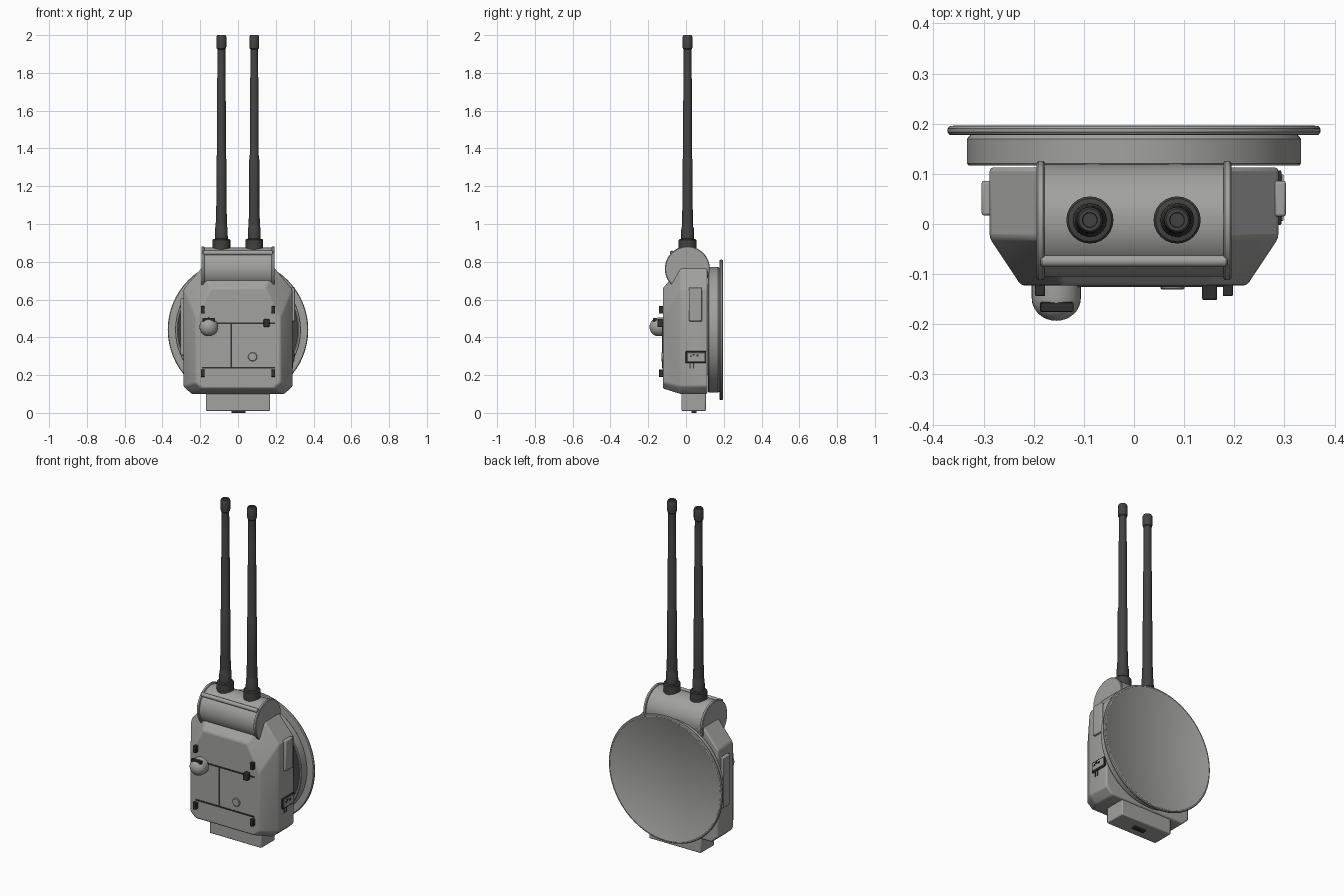
import bpy, bmesh, math

if "Cube" in bpy.data.objects:
    bpy.data.objects.remove(bpy.data.objects["Cube"])

def mat(name, v):
    m = bpy.data.materials.new(name)
    m.diffuse_color = (v, v, v * 0.98, 1)
    m.use_nodes = True
    m.node_tree.nodes["Principled BSDF"].inputs["Base Color"].default_value = m.diffuse_color
    return m

GREY = mat("housing grey", 0.36)
DARK = mat("antenna dark grey", 0.055)
BLACK = mat("fitting black", 0.03)

def finish(name, bm, m, bevel=0, angle=35):
    bmesh.ops.remove_doubles(bm, verts=bm.verts, dist=1e-5)
    bmesh.ops.recalc_face_normals(bm, faces=bm.faces)
    me = bpy.data.meshes.new(name)
    bm.to_mesh(me)
    bm.free()
    ob = bpy.data.objects.new(name, me)
    bpy.context.collection.objects.link(ob)
    me.materials.append(m)
    if bevel:
        b = ob.modifiers.new("bevel", 'BEVEL')
        b.width, b.segments, b.limit_method = bevel, 2, 'ANGLE'
        b.angle_limit = math.radians(25)
    bpy.ops.object.select_all(action='DESELECT')
    ob.select_set(True)
    bpy.context.view_layer.objects.active = ob
    bpy.ops.object.shade_smooth_by_angle(angle=math.radians(angle))
    return ob

def box(name, x, y, z, m, bevel=0):
    bm = bmesh.new()
    bmesh.ops.create_cube(bm, size=1)
    for v in bm.verts:
        v.co = [a + (c + 0.5) * (b - a) for c, (a, b) in zip(v.co, (x, y, z))]
    return finish(name, bm, m, bevel)

def lathe(name, prof, axis, centre, m, n=32, angle=35):
    """Turn (radius, height) points about the given axis through centre."""
    bm = bmesh.new()
    rings = []
    for r, h in prof:
        ring = []
        for i in range(n):
            a = 2 * math.pi * i / n
            c, s = r * math.cos(a), r * math.sin(a)
            p = {'x': (h, c, s), 'y': (c, h, s), 'z': (c, s, h)}[axis]
            ring.append(bm.verts.new([p[k] + centre[k] for k in range(3)]))
        rings.append(ring)
    for a, b in zip(rings, rings[1:]):
        for i in range(n):
            j = (i + 1) % n
            bm.faces.new((a[i], a[j], b[j], b[i]))
    for ring, (r, h) in ((rings[0], prof[0]), (rings[-1], prof[-1])):
        if r > 0.0005:
            bm.faces.new(ring)
    return finish(name, bm, m, 0, angle)

# main housing: eight-sided outline lofted from back to a smaller front face
def outline(half):
    return half + [(-x, z) for x, z in reversed(half)]

back = outline([(0.245, 0.10), (0.288, 0.14), (0.288, 0.655), (0.19, 0.77)])
front = outline([(0.19, 0.13), (0.225, 0.16), (0.225, 0.505), (0.145, 0.66)])
bm = bmesh.new()
loops = [[bm.verts.new((x, y, z)) for x, z in pts]
         for pts, y in ((back, 0.113), (back, -0.028), (front, -0.123))]
for a, b in zip(loops, loops[1:]):
    for i in range(8):
        j = (i + 1) % 8
        bm.faces.new((a[i], a[j], b[j], b[i]))
bm.faces.new(loops[0])
bm.faces.new(loops[-1])
finish("housing", bm, GREY, 0.008)
box("base_block", (-0.17, 0.17), (-0.025, 0.105), (0.01, 0.13), GREY, 0.006)
box("base_plate", (-0.035, 0.04), (0.03, 0.055), (0.0, 0.012), BLACK)
box("back_mount", (-0.18, 0.18), (0.1, 0.13), (0.2, 0.68), GREY)

# rear drum and dish
DC = (0, 0, 0.44)
lathe("drum", [(0.318, 0.13), (0.318, 0.121), (0.322, 0.117), (0.33, 0.117), (0.333, 0.121),
               (0.333, 0.17), (0.33, 0.174), (0.325, 0.18)], 'y', DC, GREY, 64)
lathe("drum_floor", [(0.319, 0.126), (0.319, 0.129)], 'y', DC, DARK, 64)
lathe("dish", [(0.355, 0.177), (0.368, 0.178), (0.372, 0.183), (0.372, 0.19),
               (0.368, 0.195), (0.36, 0.196), (0.357, 0.194)], 'y', DC, GREY, 64)

# round hood across the top, with end plates and a front rail
HC = (0, 0.007, 0.763)
lathe("hood", [(0.112, -0.185), (0.112, 0.185)], 'x', HC, GREY, 48)
for s in (-1, 1):
    lathe("hood_end_plate", [(0.115, s * 0.178), (0.119, s * 0.181), (0.119, s * 0.191),
                             (0.115, s * 0.194)], 'x', HC, GREY, 48)
lathe("hood_rail", [(0.009, -0.186), (0.012, -0.183), (0.012, 0.183), (0.009, 0.186)],
      'x', (0, -0.074, 0.847), GREY, 12)

# two whip antennas with collars, stepped rods and end caps
for x in (-0.088, 0.086):
    lathe("antenna", [(0.044, 0.84), (0.047, 0.875), (0.047, 0.915), (0.043, 0.92), (0.034, 0.922),
                      (0.033, 0.98), (0.03, 0.986), (0.03, 1.0), (0.027, 1.1), (0.027, 1.34),
                      (0.025, 1.345), (0.025, 1.36), (0.0235, 1.365), (0.0235, 1.65),
                      (0.0225, 1.655), (0.0225, 1.77), (0.021, 1.775), (0.0205, 1.925),
                      (0.025, 1.93), (0.026, 1.94), (0.026, 1.992), (0.022, 2.0),
                      (0.015, 2.0), (0.014, 1.995)], 'z', (x, 0.008, 0), DARK, 24)

# front door seams
F = (-0.126, -0.115)
for z in (0.475, 0.24):
    box("door_seam", (-0.19, 0.195), F, (z - 0.004, z + 0.004), BLACK)
box("door_seam_upright", (-0.039, -0.031), F, (0.24, 0.475), BLACK)

# corner latches and door knob
for x in (-0.187, 0.187):
    for z in (0.545, 0.21):
        box("latch", (x - 0.01, x + 0.01), (-0.144, -0.11), (z - 0.02, z + 0.02), BLACK, 0.003)
box("door_knob", (0.136, 0.166), (-0.152, -0.11), (0.455, 0.497), BLACK, 0.004)

# round push button
lathe("button", [(0.024, -0.115), (0.024, -0.128), (0.021, -0.131)], 'y', (0.077, 0, 0.297), GREY, 20)

# sensor dome with a dark window on its top
R = 0.049
dome = [(R, -0.115), (R, -0.148)]
dome += [(R * math.cos(a * math.pi / 16), -0.148 - 0.045 * math.sin(a * math.pi / 16)) for a in range(1, 9)]
lathe("sensor_dome", dome, 'y', (-0.155, 0, 0.455), GREY, 32, 50)
box("dome_window", (-0.187, -0.121), (-0.175, -0.156), (0.484, 0.503), BLACK, 0.002)

# side panels
box("left_panel", (-0.304, -0.28), (0.017, 0.086), (0.305, 0.605), GREY, 0.005)
box("right_panel", (0.28, 0.303), (0.015, 0.086), (0.485, 0.665), GREY, 0.005)

# right-hand connector box: dark frame, grey cover, small sockets and pins
box("connector_frame", (0.28, 0.294), (-0.002, 0.107), (0.264, 0.327), BLACK, 0.003)
box("connector_cover", (0.28, 0.298), (0.006, 0.099), (0.272, 0.319), GREY, 0.002)
for y, z in ((0.025, 0.3), (0.04, 0.308), (0.06, 0.303)):
    box("socket", (0.29, 0.301), (y - 0.005, y + 0.005), (z - 0.005, z + 0.005), BLACK)
for y in (0.022, 0.04):
    box("pin", (0.28, 0.292), (y - 0.003, y + 0.003), (0.235, 0.264), BLACK)
